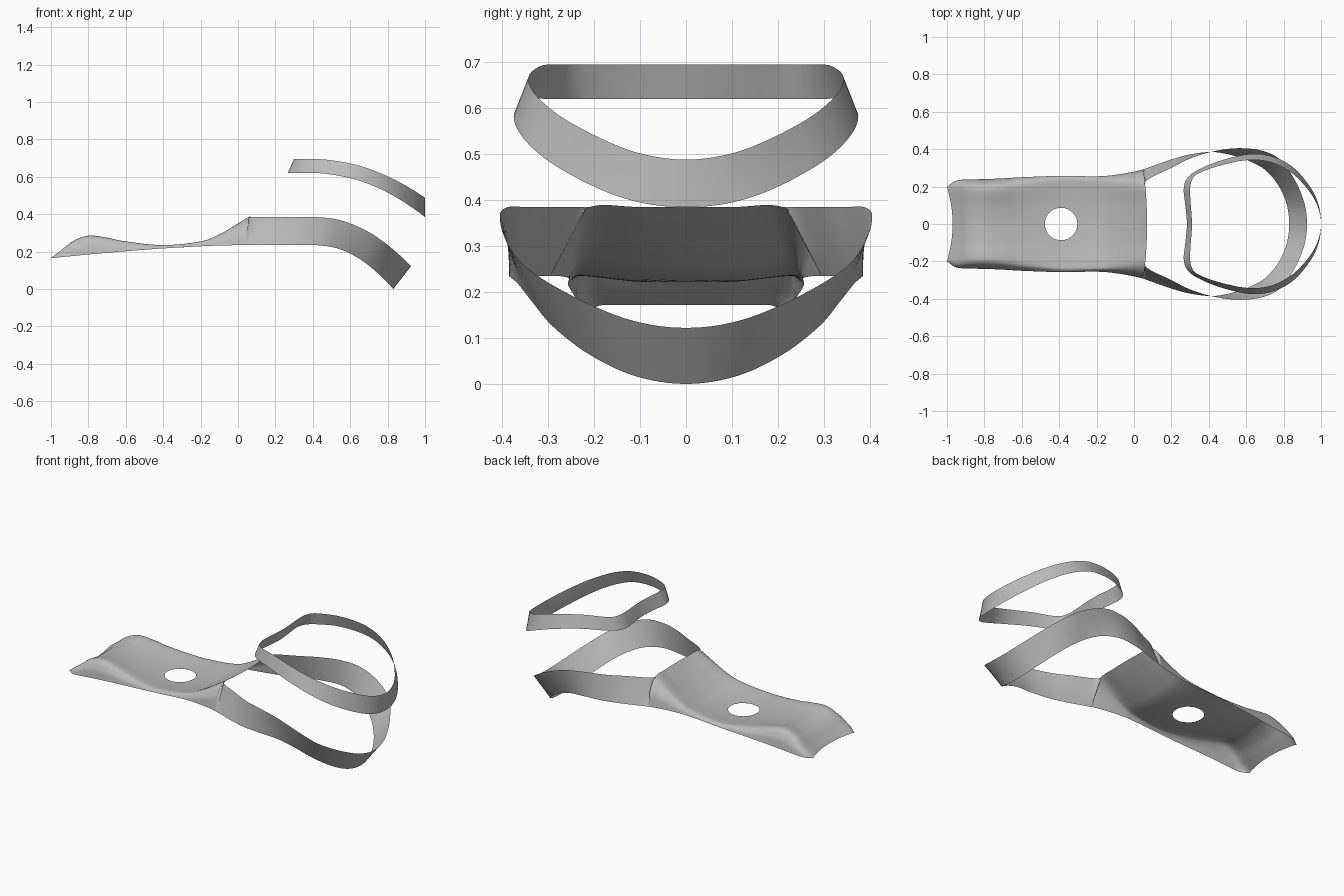
import bpy
import bmesh
from mathutils import Vector

cube = bpy.data.objects.get("Cube")
if cube:
    bpy.data.objects.remove(cube, do_unlink=True)

STEPS = 6          # samples per control segment across a section
HOLE_X, HOLE_R = -0.39, 0.087

grey = bpy.data.materials.new("plain grey")
grey.use_nodes = True
grey.diffuse_color = (0.5, 0.5, 0.5, 1)
grey.node_tree.nodes["Principled BSDF"].inputs["Base Color"].default_value = (0.5, 0.5, 0.5, 1)


def spline(points, steps, closed=False):
    """Smooth curve passing through every control point."""
    count = len(points)
    if closed:
        padded = [points[-1]] + points + points[:2]
        spans = count
    else:
        padded = [2 * points[0] - points[1]] + points + [2 * points[-1] - points[-2]]
        spans = count - 1
    result = []
    for i in range(spans):
        a, b, c, d = padded[i:i + 4]
        for s in range(steps):
            t = s / steps
            result.append(b + 0.5 * t * (c - a + t * (2 * a - 5 * b + 4 * c - d
                                                      + t * (3 * (b - c) + d - a))))
    if not closed:
        result.append(points[-1].copy())
    return result


def loft(sections, steps, closed=False):
    """Interpolate matching points of successive sections."""
    rails = [spline(list(rail), steps, closed) for rail in zip(*sections)]
    return [list(row) for row in zip(*rails)]


def add_sheet(bm, rows, closed=False):
    grid = [[bm.verts.new(p) for p in row] for row in rows]
    if closed:
        grid.append(grid[0])
    for r, s in zip(grid, grid[1:]):
        for j in range(len(r) - 1):
            bm.faces.new((r[j], r[j + 1], s[j + 1], s[j]))


def make_object(name, bm):
    mesh = bpy.data.meshes.new(name)
    bm.to_mesh(mesh)
    bm.free()
    mesh.materials.append(grey)
    for p in mesh.polygons:
        p.use_smooth = True
    obj = bpy.data.objects.new(name, mesh)
    bpy.context.collection.objects.link(obj)
    return obj


def flip(p):
    return Vector((p.x, -p.y, p.z))


def droop(x, start, end, high, low):
    """Height of an edge that is level, then curves down toward the toe."""
    t = max(0, (x - start) / (end - start))
    return high + (low - high) * t ** 2


def body_section(x, width, shoulder, shoulder_z, centre_z, bow):
    """Cross-section with turned-down sides and a dished middle."""
    base_z = 0.235 - 0.07 * max(0, -x) ** 1.5
    half = [(width, base_z),
            (shoulder + 0.75 * (width - shoulder), base_z + 0.6 * (shoulder_z - base_z)),
            (shoulder, shoulder_z),
            (shoulder / 2, centre_z + 0.3 * (shoulder_z - centre_z)),
            (0, centre_z)]
    side = [Vector((x + bow * (1 - (y / width) ** 2), y, z)) for y, z in half]
    return spline(side + [flip(p) for p in reversed(side[:-1])], STEPS)


# Body: x, half width, shoulder half width, shoulder z, centre z, end bow
body_rows = [
    (-1, .2, .17, .172, .172, .03),
    (-.95, .232, .19, .208, .2, .015),
    (-.88, .238, .19, .257, .24, 0),
    (-.8, .24, .19, .285, .265, 0),
    (-.7, .244, .195, .275, .255, 0),
    (-.6, .25, .205, .255, .238, 0),
    (-.4, .257, .225, .235, .218, 0),
    (-.2, .255, .225, .255, .235, 0),
    (-.1, .263, .22, .292, .275, 0),
    (0, .28, .213, .352, .342, .01),
    (.05, .292, .21, .385, .385, .02),
]
body = loft([body_section(*row) for row in body_rows], 10)

# Strap, one side: lower edge x, y and upper edge x, y
strap_rows = [
    (.05, .292, .05, .21),
    (.1, .31, .085, .245),
    (.2, .345, .2, .3),
    (.3, .372, .3, .35),
    (.42, .385, .42, .387),
    (.53, .366, .55, .405),
    (.62, .335, .68, .393),
    (.7, .29, .78, .345),
    (.77, .21, .86, .235),
    (.815, .11, .91, .115),
    (.83, 0, .925, 0),
]


def band_section(row, lower, upper):
    xb, yb, xt, yt = row
    low = Vector((xb, yb, droop(xb, *lower)))
    top = Vector((xt, yt, droop(xt, *upper)))
    return [low.lerp(top, i / (2 * STEPS)) for i in range(2 * STEPS + 1)]


side = [band_section(r, (.42, .83, .235, 0), (.42, .925, .385, .122)) for r in strap_rows]
strap = loft(side + [[flip(p) for p in s] for s in reversed(side[:-1])], 6)
# Both strap ends share the side walls of the body
strap[0] = body[-1][:2 * STEPS + 1]
strap[-1] = body[-1][::-1][:2 * STEPS + 1]

bm = bmesh.new()
add_sheet(bm, body)
add_sheet(bm, strap)
bmesh.ops.remove_doubles(bm, verts=bm.verts[:], dist=0.0005)


# Round hole through the middle of the body
def from_hole(v):
    return Vector((v.co.x - HOLE_X, v.co.y))


inside = [v for v in bm.verts if from_hole(v).length < HOLE_R - 0.006]
bmesh.ops.delete(bm, geom=inside, context='VERTS')
for v in bm.verts:
    offset = from_hole(v)
    if v.is_boundary and offset.length < HOLE_R + 0.04:
        offset = offset.normalized() * HOLE_R
        v.co.x, v.co.y = HOLE_X + offset.x, offset.y
make_object("body_with_toe_strap", bm)

# Upper ring, one side: lower edge x, y and upper edge x, y
ring_rows = [
    (.283, 0, .31, 0),
    (.272, .12, .303, .11),
    (.266, .19, .3, .19),
    (.285, .245, .315, .245),
    (.34, .288, .36, .278),
    (.46, .338, .47, .315),
    (.62, .374, .61, .342),
    (.75, .358, .73, .33),
    (.86, .295, .84, .275),
    (.95, .185, .925, .19),
    (.99, .09, .98, .1),
    (1, 0, 1, 0),
]
side = [band_section(r, (.4, 1, .62, .385), (.4, 1, .695, .488)) for r in ring_rows]
ring = loft(side + [[flip(p) for p in s] for s in reversed(side[1:-1])], 6, closed=True)
bm = bmesh.new()
add_sheet(bm, ring, closed=True)
make_object("upper_ring_strap", bm)
